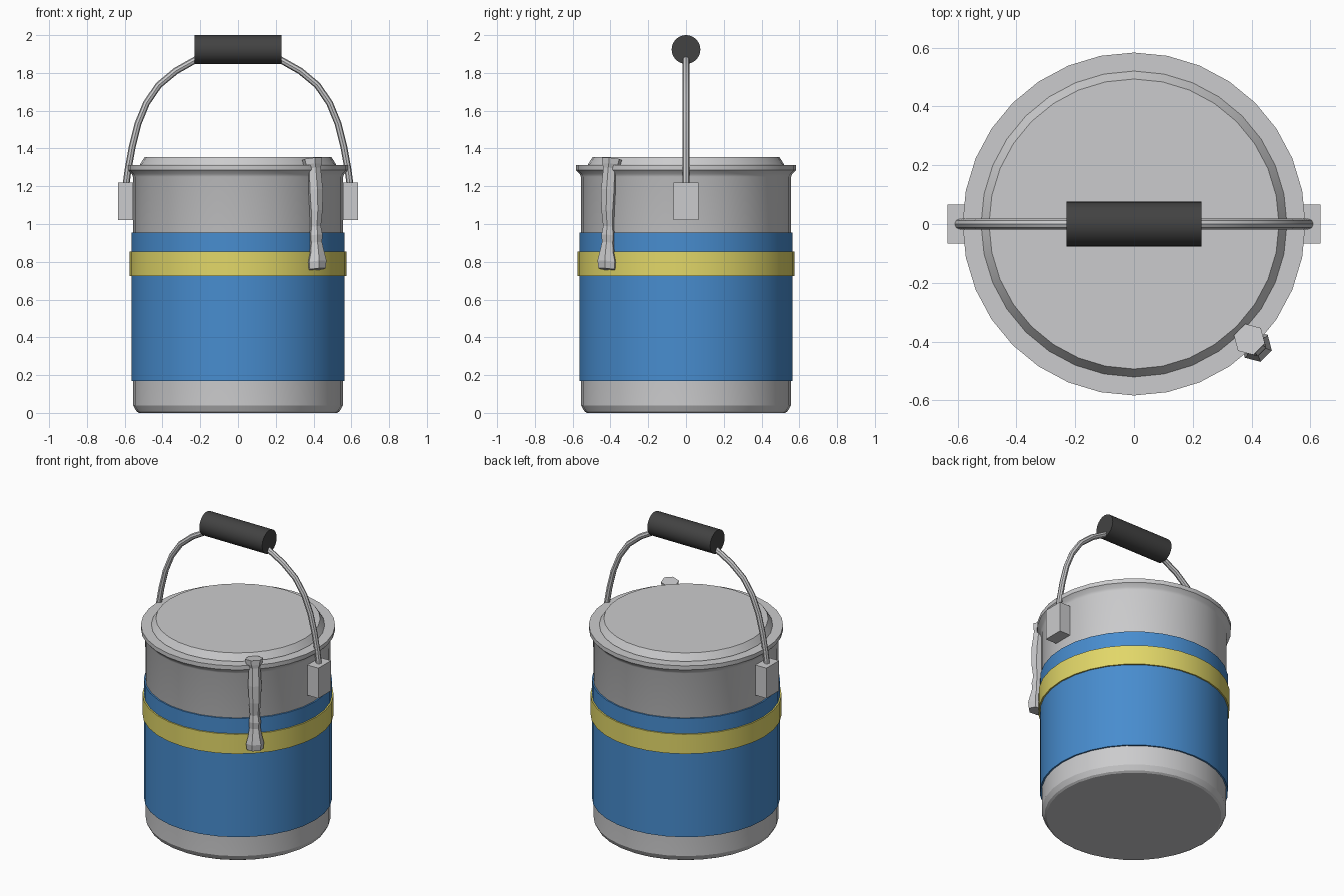
import bpy, bmesh, math
from mathutils import Vector

if "Cube" in bpy.data.objects:
    bpy.data.objects.remove(bpy.data.objects["Cube"], do_unlink=True)


def material(name, rgb):
    m = bpy.data.materials.new(name)
    m.use_nodes = True
    m.diffuse_color = (*rgb, 1)
    m.node_tree.nodes["Principled BSDF"].inputs["Base Color"].default_value = (*rgb, 1)
    return m


STEEL = material("light grey steel", (0.6, 0.6, 0.61))
BLUE = material("blue paint", (0.064, 0.264, 0.62))
YELLOW = material("yellow paint", (0.76, 0.68, 0.14))
RUBBER = material("dark grip rubber", (0.055, 0.055, 0.055))


def finish(bm, name, mat, smooth=True):
    bmesh.ops.recalc_face_normals(bm, faces=bm.faces)
    me = bpy.data.meshes.new(name)
    bm.to_mesh(me)
    bm.free()
    me.materials.append(mat)
    ob = bpy.data.objects.new(name, me)
    bpy.context.collection.objects.link(ob)
    if smooth:
        bpy.ops.object.select_all(action="DESELECT")
        ob.select_set(True)
        bpy.context.view_layer.objects.active = ob
        bpy.ops.object.shade_smooth_by_angle(angle=math.radians(25))
    return ob


def loft(name, rings, mat, sides, smooth=True, turn=0.0):
    """Skin capped rings given as (centre, radius, axis u, axis v)."""
    bm = bmesh.new()
    loops = []
    for centre, radius, u, v in rings:
        angles = [turn + math.tau * i / sides for i in range(sides)]
        loops.append([bm.verts.new(centre + radius * (u * math.cos(a) + v * math.sin(a)))
                      for a in angles])
    for low, high in zip(loops, loops[1:]):
        for i in range(sides):
            j = (i + 1) % sides
            bm.faces.new((low[i], low[j], high[j], high[i]))
    bm.faces.new(loops[0])
    bm.faces.new(loops[-1])
    return finish(bm, name, mat, smooth)


X, Y, Z = Vector((1, 0, 0)), Vector((0, 1, 0)), Vector((0, 0, 1))


def lathe(name, profile, mat, sides=32):
    return loft(name, [(Z * z, r, X, Y) for r, z in profile], mat, sides)


# Can body with rounded foot and flared rim, then the lid
lathe("can_body", [(0.525, 0), (0.538, 0.008), (0.555, 0.04), (0.556, 1.25),
                   (0.563, 1.265), (0.583, 1.285), (0.583, 1.312)], STEEL)
lathe("lid", [(0.52, 1.30), (0.52, 1.315), (0.493, 1.356)], STEEL)

# Painted bands
lathe("blue_band", [(0.565, 0.17), (0.565, 0.955)], BLUE)
lathe("yellow_band", [(0.574, 0.725), (0.574, 0.855)], YELLOW)

# Handle brackets
for side, x in (("left", 0.595), ("right", -0.595)):
    bm = bmesh.new()
    bmesh.ops.create_cube(bm, size=1)
    bmesh.ops.scale(bm, vec=(0.08, 0.132, 0.2), verts=bm.verts)
    bmesh.ops.translate(bm, vec=(x, 0, 1.12), verts=bm.verts)
    finish(bm, side + "_handle_bracket", STEEL, False)

# Wire bail: half path mirrored across the middle
half = [(0.597, 1.18), (0.582, 1.29), (0.56, 1.41), (0.53, 1.53), (0.485, 1.64),
        (0.42, 1.735), (0.33, 1.81), (0.22, 1.872), (0.1, 1.905)]
path = [X * x + Z * z for x, z in half]
path += [Vector((-p.x, 0, p.z)) for p in reversed(path)]
rings = []
for i, p in enumerate(path):
    along = (path[min(i + 1, len(path) - 1)] - path[max(i - 1, 0)]).normalized()
    rings.append((p, 0.018, Y, along.cross(Y)))
loft("wire_bail", rings, STEEL, 8)

# Grip
loft("grip", [(X * x + Z * 1.924, 0.076, Y, Z) for x in (-0.23, 0.23)], RUBBER, 32)

# Latch: six-sided lever lofted down the front left of the can
out = Vector((1, -1, 0)).normalized()
across = Vector((1, 1, 0)).normalized()
sections = [(0.555, 1.345, 0.055), (0.56, 1.315, 0.05), (0.57, 1.295, 0.036),
            (0.58, 1.18, 0.041), (0.585, 1.07, 0.036), (0.58, 0.985, 0.03),
            (0.583, 0.94, 0.037), (0.583, 0.9, 0.034), (0.588, 0.85, 0.042),
            (0.588, 0.8, 0.055), (0.588, 0.76, 0.05)]
loft("latch_lever", [(out * r + Z * z, w, across, (out + Z * 0.15).normalized())
                     for r, z, w in sections], STEEL, 6, False)
